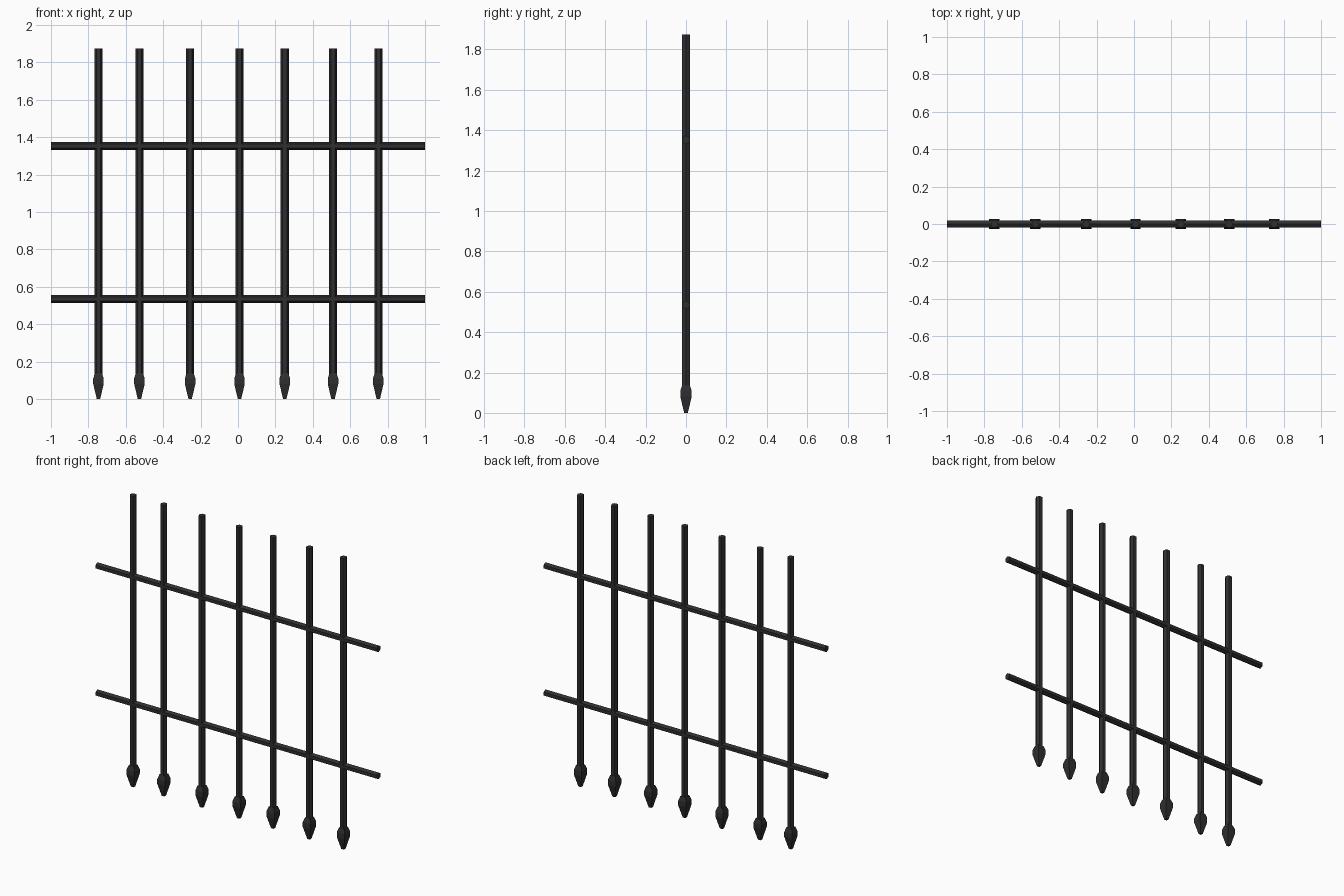
import bpy, bmesh, math

if "Cube" in bpy.data.objects:
    bpy.data.objects.remove(bpy.data.objects["Cube"])

iron = bpy.data.materials.new("dark iron")
iron.diffuse_color = (0.028, 0.028, 0.029, 1)
iron.use_nodes = True
iron.node_tree.nodes["Principled BSDF"].inputs["Base Color"].default_value = iron.diffuse_color


def loft(name, rings, sides, phase):
    """Closed solid through (z, radius) rings with flat faces."""
    bm = bmesh.new()
    loops = []
    for z, r in rings:
        loops.append([bm.verts.new((r * math.cos(phase + math.tau * i / sides),
                                    r * math.sin(phase + math.tau * i / sides), z))
                      for i in range(sides)])
    for a, b in zip(loops, loops[1:]):
        for i in range(sides):
            j = (i + 1) % sides
            bm.faces.new((a[i], a[j], b[j], b[i]))
    bm.faces.new(loops[0][::-1])
    bm.faces.new(loops[-1])
    bmesh.ops.recalc_face_normals(bm, faces=bm.faces)
    me = bpy.data.meshes.new(name)
    bm.to_mesh(me)
    bm.free()
    me.materials.append(iron)
    ob = bpy.data.objects.new(name, me)
    bpy.context.collection.objects.link(ob)
    return ob


R = 0.0215                     # hexagonal rod radius
D = math.sqrt(2)               # half-width to corner radius of a square

for x in (-0.746, -0.527, -0.256, 0.008, 0.25, 0.508, 0.75):
    # upright hexagonal bar
    bar = loft("upright_bar", [(0.12, R), (1.875, R)], 6, 0)
    bar.location.x = x
    # square spear point at the foot
    tip = loft("spear_point", [(0, 0.009 * D), (0.08, 0.028 * D),
                               (0.11, 0.028 * D), (0.138, 0.019 * D)], 4, math.pi / 4)
    tip.location.x = x

# two horizontal rails, corners up and down
for z in (0.535, 1.352):
    rail = loft("cross_rail", [(-1, R), (1, R)], 6, 0)
    rail.rotation_euler.y = math.pi / 2
    rail.location.z = z
